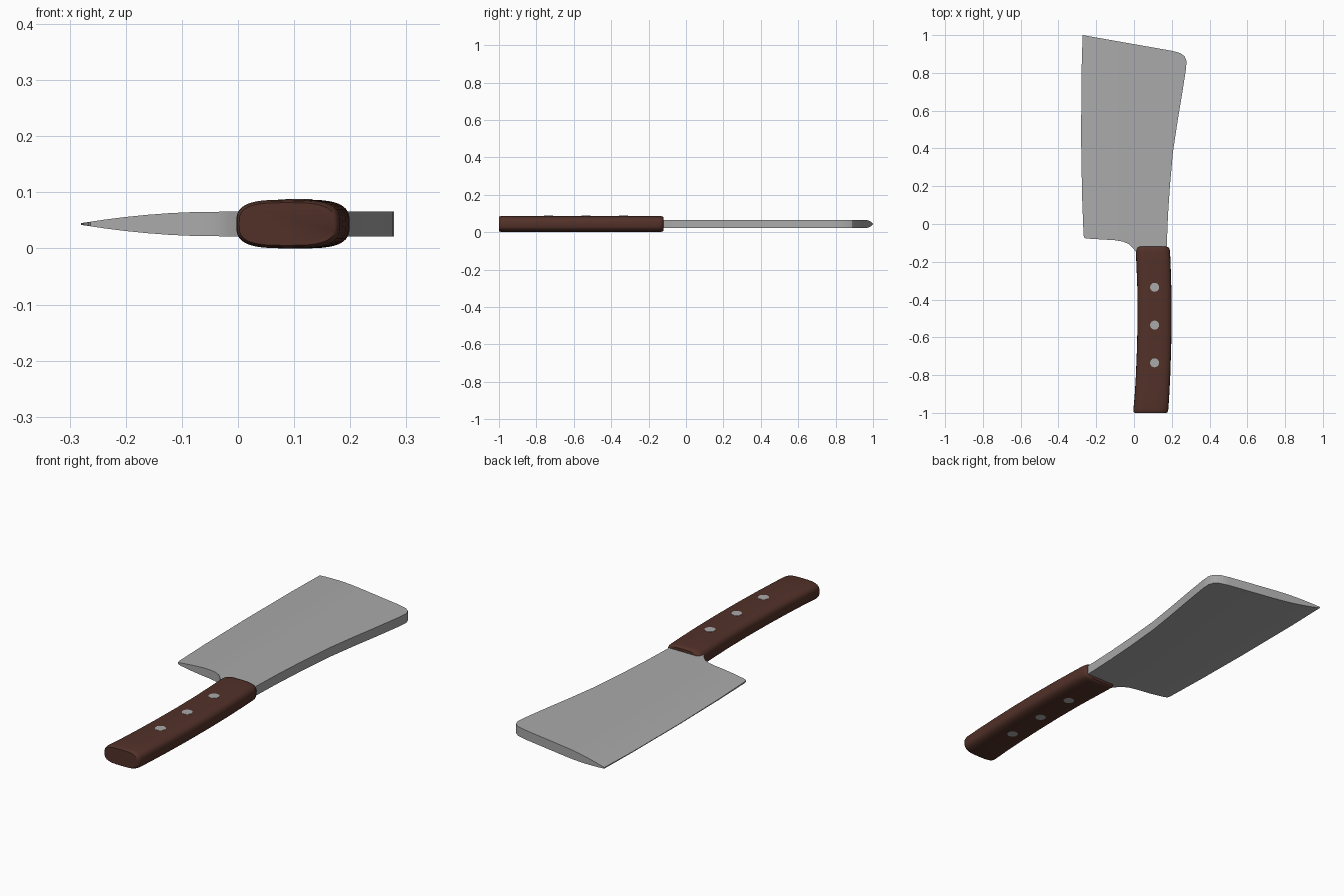
import bpy, bmesh, math

if "Cube" in bpy.data.objects:
    bpy.data.objects.remove(bpy.data.objects["Cube"])

ZC = 0.0435  # mid-plane of the knife


def material(name, rgb):
    m = bpy.data.materials.new(name)
    m.diffuse_color = (*rgb, 1)
    m.use_nodes = True
    m.node_tree.nodes["Principled BSDF"].inputs["Base Color"].default_value = m.diffuse_color
    return m


def finish(name, bm, mat, angle=30):
    bmesh.ops.recalc_face_normals(bm, faces=bm.faces[:])
    me = bpy.data.meshes.new(name)
    bm.to_mesh(me)
    bm.free()
    ob = bpy.data.objects.new(name, me)
    bpy.context.collection.objects.link(ob)
    me.materials.append(mat)
    bpy.ops.object.select_all(action='DESELECT')
    ob.select_set(True)
    bpy.context.view_layer.objects.active = ob
    bpy.ops.object.shade_smooth_by_angle(angle=math.radians(angle))
    return ob


def lerp_table(table, t):
    for (a, *va), (b, *vb) in zip(table, table[1:]):
        if t <= b:
            f = max(0, (t - a) / (b - a))
            return [p + (q - p) * f for p, q in zip(va, vb)]
    return table[-1][1:]


steel = material("steel", (0.40, 0.40, 0.40))
wood = material("dark_wood", (0.085, 0.031, 0.022))

# Blade: flat outline cut into strips along x, then given a tapered thickness
outline = [(-0.272, 1.0), (0.2, 0.917), (0.245, 0.905), (0.268, 0.888), (0.278, 0.862),
           (0.275, 0.82), (0.255, 0.69), (0.23, 0.54), (0.206, 0.38), (0.19, 0.2),
           (0.18, 0.05), (0.174, -0.1), (0.172, -0.2), (0.03, -0.2), (0.012, -0.15),
           (-0.005, -0.128), (-0.025, -0.108), (-0.055, -0.094), (-0.1, -0.086),
           (-0.25, -0.077), (-0.263, -0.074), (-0.267, -0.06), (-0.275, 0.15),
           (-0.28, 0.45), (-0.278, 0.8)]
thickness = [(-0.28, 0.0015), (-0.24, 0.0075), (-0.2, 0.0125), (-0.16, 0.0165),
             (-0.12, 0.0195), (-0.08, 0.0212), (-0.04, 0.0218), (0.0, 0.022), (0.28, 0.022)]
bm = bmesh.new()
bm.faces.new([bm.verts.new((x, y, 0)) for x, y in outline])
for x, _ in thickness[1:-1]:
    bmesh.ops.bisect_plane(bm, geom=bm.verts[:] + bm.edges[:] + bm.faces[:],
                           plane_co=(x, 0, 0), plane_no=(1, 0, 0))
lower = bm.verts[:]
ext = bmesh.ops.extrude_face_region(bm, geom=bm.faces[:], use_keep_orig=True)
upper = [g for g in ext["geom"] if isinstance(g, bmesh.types.BMVert)]
for verts, side in ((lower, -1), (upper, 1)):
    for v in verts:
        v.co.z = ZC + side * lerp_table(thickness, v.co.x)[0]
finish("blade", bm, steel)

# Handle: superellipse sections lofted along a slightly bowed grip
# y, left x, right x, half height
grip = [(-1.0, 0.002, 0.172, 0.038), (-0.995, -0.002, 0.178, 0.041),
        (-0.98, -0.003, 0.182, 0.0433), (-0.9, 0.004, 0.187, 0.0435),
        (-0.8, 0.010, 0.192, 0.0435), (-0.65, 0.016, 0.197, 0.0435),
        (-0.5, 0.019, 0.199, 0.0435), (-0.35, 0.018, 0.198, 0.0435),
        (-0.22, 0.013, 0.194, 0.0435), (-0.15, 0.010, 0.191, 0.0435),
        (-0.135, 0.011, 0.189, 0.0425), (-0.125, 0.015, 0.184, 0.040),
        (-0.12, 0.024, 0.175, 0.035)]
N = 40
bm = bmesh.new()
rings = []
for y, left, right, h in grip:
    ring = []
    for i in range(N):
        a = 2 * math.pi * i / N
        c, s = math.cos(a), math.sin(a)
        k = 2 / 3.2
        ring.append(bm.verts.new(((left + right) / 2 + (right - left) / 2 * math.copysign(abs(c) ** k, c),
                                  y, ZC + h * math.copysign(abs(s) ** k, s))))
    rings.append(ring)
for r, q in zip(rings, rings[1:]):
    for i in range(N):
        j = (i + 1) % N
        bm.faces.new((r[i], r[j], q[j], q[i]))
bm.faces.new(rings[0])
bm.faces.new(rings[-1])
finish("handle", bm, wood, 40)

# Rivets: pins through the handle, just proud of both faces
for n, y in enumerate((-0.335, -0.535, -0.735)):
    bm = bmesh.new()
    bmesh.ops.create_cone(bm, cap_ends=True, segments=16, radius1=0.024, radius2=0.024, depth=0.088)
    bmesh.ops.translate(bm, verts=bm.verts[:], vec=(0.109, y, 0.044))
    finish(f"rivet_{n + 1}", bm, steel)
